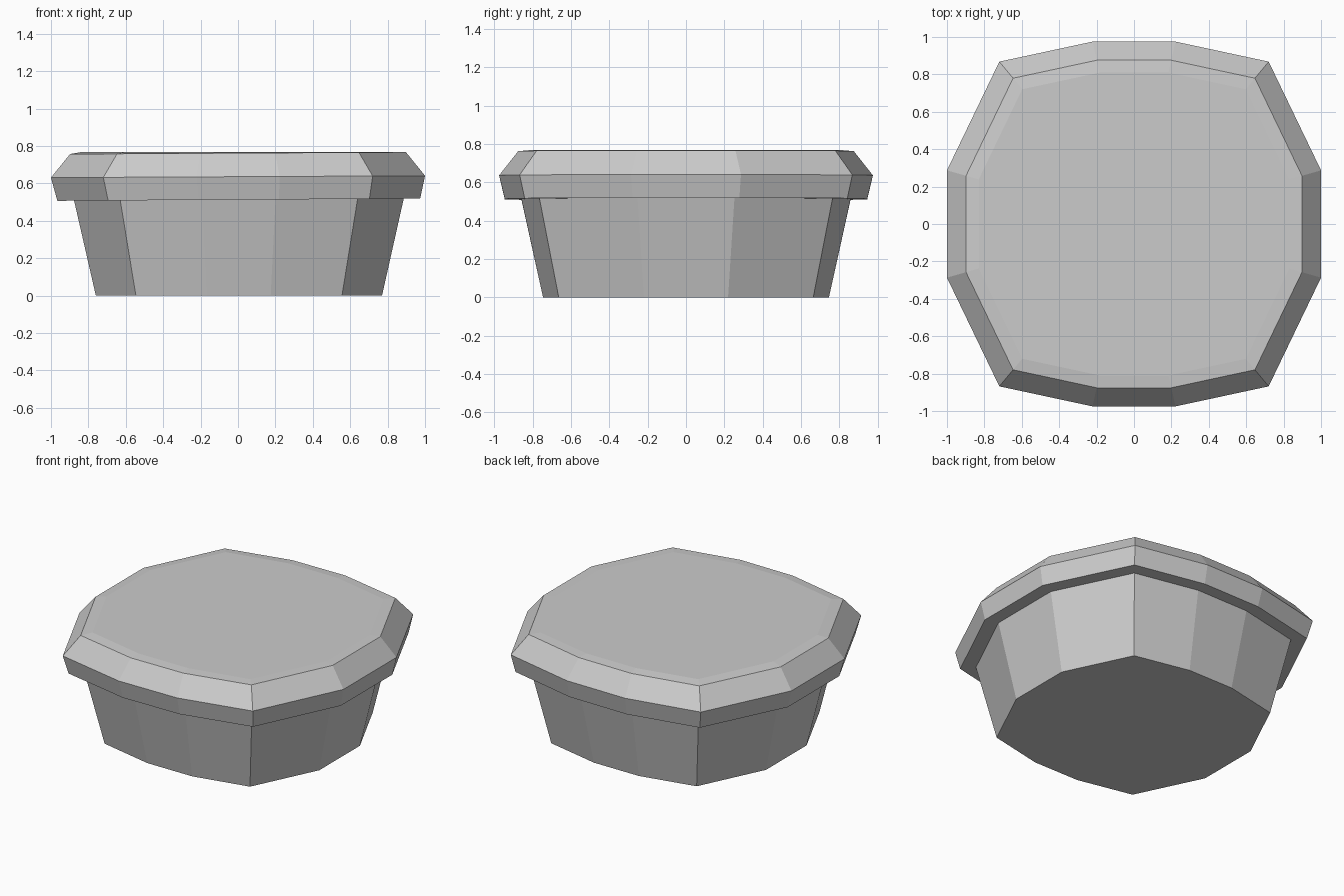
import bpy
import bmesh

cube = bpy.data.objects.get("Cube")
if cube:
    bpy.data.objects.remove(cube, do_unlink=True)

grey = bpy.data.materials.new("plain grey")
grey.use_nodes = True
colour = (0.6, 0.6, 0.6, 1)
grey.diffuse_color = colour
grey.node_tree.nodes["Principled BSDF"].inputs["Base Color"].default_value = colour

# Twelve-sided outline shared by every level: one quarter, then mirrored
QUARTER = [(1.0, 0.287), (0.72, 0.868), (0.222, 0.975)]
RIGHT_HALF = [(x, -y) for x, y in reversed(QUARTER)] + QUARTER
OUTLINE = RIGHT_HALF + [(-x, y) for x, y in reversed(RIGHT_HALF)]


def stacked_solid(name, levels):
    """Skin scaled outlines; each level is (scale, height, tilt along x, x shift)."""
    bm = bmesh.new()
    rings = [[bm.verts.new((x * s + shift, y * s, z + tilt * x)) for x, y in OUTLINE]
             for s, z, tilt, shift in levels]
    count = len(OUTLINE)
    for low, high in zip(rings, rings[1:]):
        for i in range(count):
            j = (i + 1) % count
            bm.faces.new((low[i], low[j], high[j], high[i]))
    bm.faces.new(list(reversed(rings[0])))
    bm.faces.new(rings[-1])
    bmesh.ops.recalc_face_normals(bm, faces=bm.faces)
    mesh = bpy.data.meshes.new(name)
    bm.to_mesh(mesh)
    bm.free()
    mesh.materials.append(grey)
    obj = bpy.data.objects.new(name, mesh)
    bpy.context.collection.objects.link(obj)
    return obj


# Tapered bowl, closed at the bottom
stacked_solid("tapered_base", [
    (0.765, 0.0, 0.0, 0.005),
    (0.885, 0.53, 0.006, 0.005),
])

# Wide rim and bevelled lid with a slightly raised centre
stacked_solid("rim_and_lid", [
    (0.97, 0.513, 0.006, 0.004),
    (1.0, 0.636, 0.005, 0.0),
    (0.898, 0.762, 0.005, 0.0),
    (0.83, 0.769, 0.0, 0.0),
])
